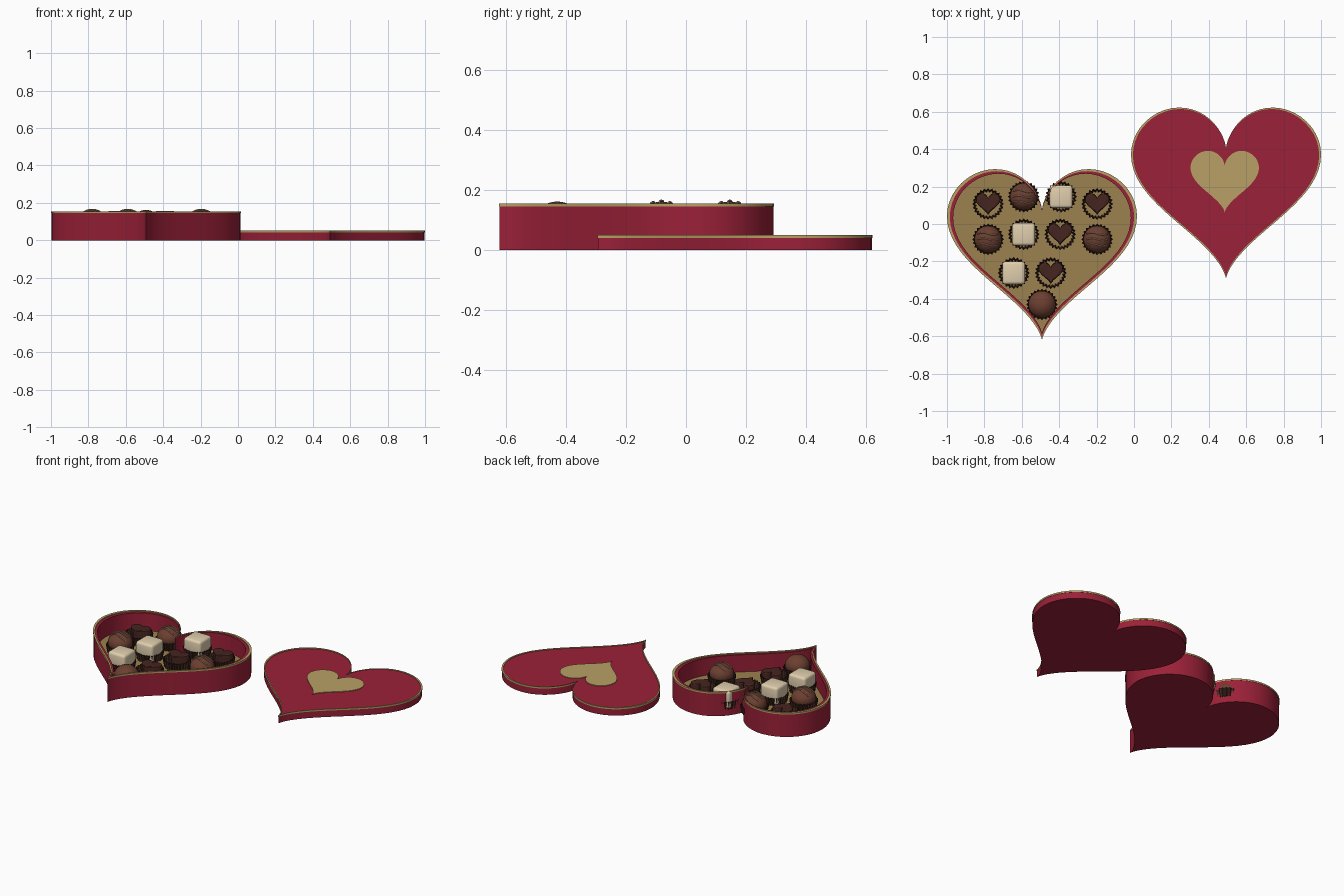
import bpy, bmesh, math
from math import sin, cos, pi

if "Cube" in bpy.data.objects:
    bpy.data.objects.remove(bpy.data.objects["Cube"])


def material(name, r, g, b):
    m = bpy.data.materials.new(name)
    m.diffuse_color = (r, g, b, 1)
    m.use_nodes = True
    m.node_tree.nodes["Principled BSDF"].inputs["Base Color"].default_value = m.diffuse_color
    return m


RED = material("red_card", 0.33, 0.015, 0.04)
GOLD = material("gold_trim", 0.48, 0.35, 0.13)
TRAY = material("gold_tray", 0.33, 0.22, 0.08)
CUP = material("paper_cup", 0.05, 0.02, 0.013)
DARK = material("dark_chocolate", 0.06, 0.018, 0.014)
MILK = material("milk_chocolate", 0.15, 0.05, 0.03)
CREAM = material("white_chocolate", 0.75, 0.62, 0.42)
CARAMEL = material("drizzle", 0.42, 0.25, 0.15)


def finish(bm, name, mat, loc, angle=35):
    bmesh.ops.recalc_face_normals(bm, faces=bm.faces)
    me = bpy.data.meshes.new(name)
    bm.to_mesh(me)
    bm.free()
    me.materials.append(mat)
    me.shade_smooth()
    me.set_sharp_from_angle(angle=math.radians(angle))
    ob = bpy.data.objects.new(name, me)
    ob.location = loc
    bpy.context.collection.objects.link(ob)
    return ob


def loft(name, mat, loc, loops, ends="cap", angle=35):
    """Skin a stack of loops; ends are capped, left open, or joined into a ring."""
    bm = bmesh.new()
    rows = [[bm.verts.new(p) for p in loop] for loop in loops]
    pairs = list(zip(rows, rows[1:]))
    if ends == "ring":
        pairs.append((rows[-1], rows[0]))
    for a, b in pairs:
        for i in range(len(a)):
            j = (i + 1) % len(a)
            bm.faces.new((a[i], a[j], b[j], b[i]))
    if ends == "cap":
        bm.faces.new(rows[0])
        bm.faces.new(rows[-1])
    return finish(bm, name, mat, loc, angle)


def heart(s, z, n=96):
    """Heart outline with half width s."""
    k = s / 16
    ts = [2 * pi * i / n for i in range(n)]
    return [(k * 16 * sin(t) ** 3,
             k * (13 * cos(t) - 5 * cos(2 * t) - 2 * cos(3 * t) - cos(4 * t)), z) for t in ts]


def heart_ring(name, mat, loc, outer, inner, z0, z1):
    return loft(name, mat, loc, [heart(outer, z0), heart(outer, z1),
                                 heart(inner, z1), heart(inner, z0)], "ring")


W = 0.508
BOX = (-0.492, -0.085, 0)
LID = (0.492, 0.244, 0)

# Open box
loft("box_base", RED, BOX, [heart(W * 0.995, 0), heart(W * 0.995, 0.025)])
heart_ring("box_wall", RED, BOX, W * 0.995, W * 0.935, 0.025, 0.15)
heart_ring("box_rim", GOLD, BOX, W, W * 0.97, 0.145, 0.155)
loft("box_tray", TRAY, BOX, [heart(W * 0.94, 0.025), heart(W * 0.94, 0.04)])

# Lid lying beside it
loft("lid_body", RED, LID, [heart(W * 0.995, 0), heart(W * 0.995, 0.047)])
heart_ring("lid_rim", GOLD, LID, W, W * 0.98, 0.041, 0.051)
loft("lid_heart", GOLD, (0.485, 0.255, 0), [heart(0.183, 0.045), heart(0.183, 0.051)])


# Pleated paper cup
def paper_cup(x, y):
    def pleats(r, z, n=48):
        return [((r + 0.005 * (-1) ** i) * cos(2 * pi * i / n),
                 (r + 0.005 * (-1) ** i) * sin(2 * pi * i / n), z) for i in range(n)]
    loft("paper_cup", CUP, (x, y, 0),
         [pleats(0.07, 0.04), pleats(0.08, 0.09), pleats(0.077, 0.09), pleats(0.067, 0.04)],
         "ring", 20)


# Chocolates
def heart_chocolate(x, y):
    s = 0.066
    loft("heart_chocolate", DARK, (x, y + 0.008, 0),
         [heart(s, 0.04, 48), heart(s, 0.108, 48), heart(s * 0.96, 0.115, 48),
          heart(s * 0.87, 0.118, 48)])


def truffle(x, y):
    bm = bmesh.new()
    bmesh.ops.create_uvsphere(bm, u_segments=32, v_segments=16, radius=1)
    bmesh.ops.scale(bm, vec=(0.073, 0.073, 0.061), verts=bm.verts)
    finish(bm, "truffle", MILK, (x, y, 0.101), 60)


def drizzled_truffle(x, y):
    truffle(x, y)
    cu = bpy.data.curves.new("drizzle", "CURVE")
    cu.dimensions = "3D"
    cu.bevel_depth = 0.0035
    cu.bevel_resolution = 2
    cu.use_fill_caps = True
    for dy in (-0.03, 0, 0.03):
        sp = cu.splines.new("POLY")
        sp.points.add(12)
        for i, p in enumerate(sp.points):
            px = -0.055 + 0.11 * i / 12
            py = dy + 0.006 * sin(i * pi / 6)
            h = 0.061 * math.sqrt(max(0, 1 - (px * px + py * py) / 0.073 ** 2))
            p.co = (px, py, h + 0.003, 1)
    cu.materials.append(CARAMEL)
    ob = bpy.data.objects.new("drizzle", cu)
    ob.location = (x, y, 0.101)
    bpy.context.collection.objects.link(ob)


def square_chocolate(x, y):
    bm = bmesh.new()
    bmesh.ops.create_cube(bm, size=1)
    bmesh.ops.scale(bm, vec=(0.122, 0.122, 0.112), verts=bm.verts)
    bmesh.ops.bevel(bm, geom=bm.edges[:], offset=0.016, segments=3,
                    profile=0.5, affect="EDGES")
    finish(bm, "square_chocolate", CREAM, (x, y, 0.1), 40)


layout = {
    heart_chocolate: [(-0.78, 0.107), (-0.197, 0.107), (-0.395, -0.055), (-0.445, -0.262)],
    drizzled_truffle: [(-0.59, 0.146), (-0.78, -0.082), (-0.197, -0.082)],
    square_chocolate: [(-0.39, 0.146), (-0.59, -0.055), (-0.643, -0.262)],
    truffle: [(-0.492, -0.43)],
}
for make, spots in layout.items():
    for x, y in spots:
        paper_cup(x, y)
        make(x, y)
